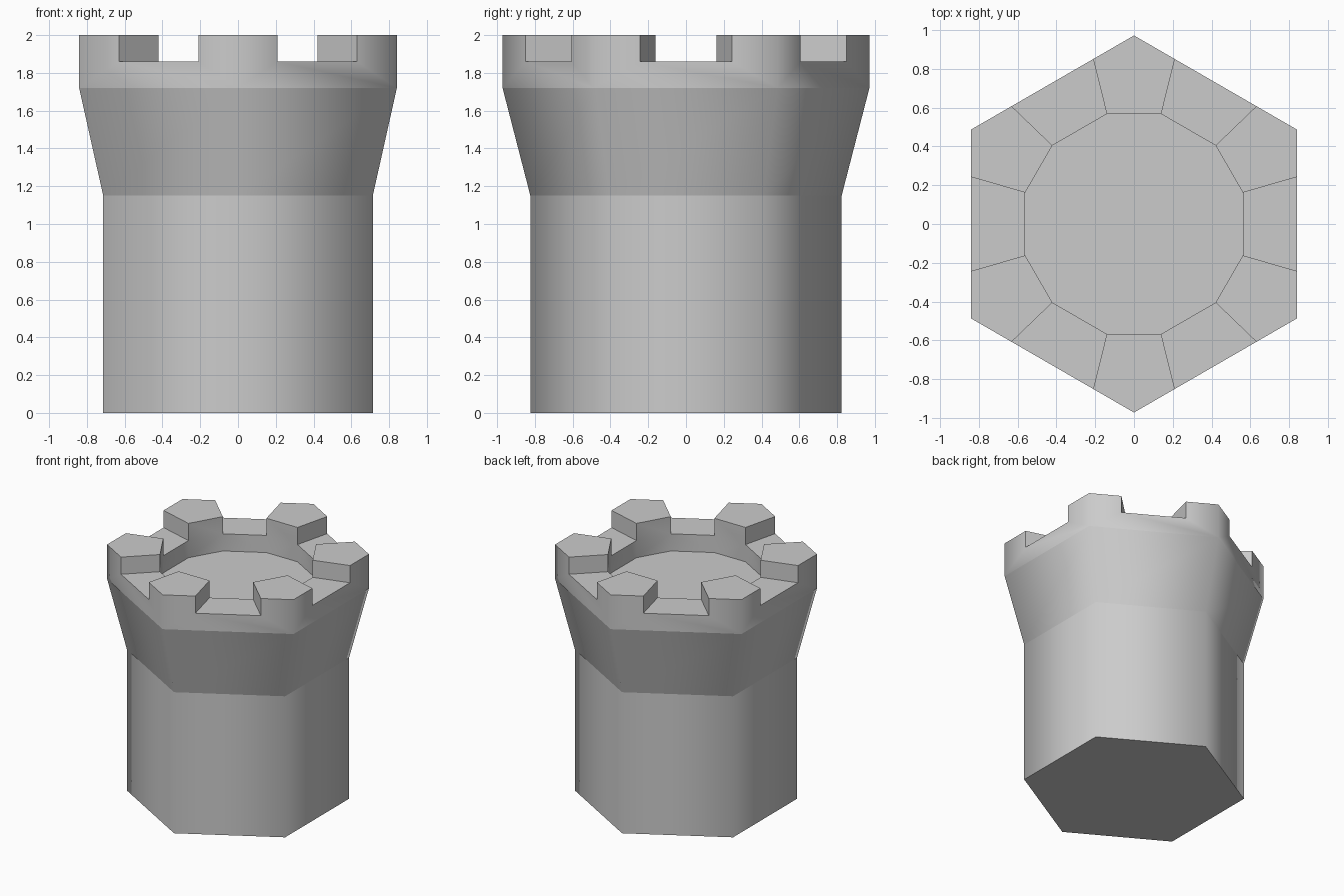
import bpy, bmesh
from math import sin, cos, radians
from mathutils import Vector

if "Cube" in bpy.data.objects:
    bpy.data.objects.remove(bpy.data.objects["Cube"])

R_BODY, R_TOP = 0.824, 0.971
Z_NECK, Z_FLARE, Z_FLOOR, Z_NOTCH, Z_TOP = 1.15, 1.72, 1.72, 1.86, 2.0
INNER = 2 / 3

bm = bmesh.new()
band = bm.faces.layers.int.new("band")
cache = {}


def vert(p, z):
    key = (round(p.x, 4), round(p.y, 4), round(z, 4))
    if key not in cache:
        cache[key] = bm.verts.new((p.x, p.y, z))
    return cache[key]


def face(points, group=0):
    # group 0 is flat; faces sharing another group number shade smoothly together
    f = bm.faces.new([vert(p, z) for p, z in points])
    f[band] = group
    f.smooth = group > 0


def ring(r):
    return [Vector((r * cos(radians(90 + 60 * i)), r * sin(radians(90 + 60 * i)))) for i in range(6)]


body, top = ring(R_BODY), ring(R_TOP)
start = [top[i].lerp(top[(i + 1) % 6], 0.25) for i in range(6)]
end = [top[i].lerp(top[(i + 1) % 6], 0.75) for i in range(6)]

for i in range(6):
    j, k = (i + 1) % 6, i - 1
    a, b, s, e, pe = top[i], top[j], start[i], end[i], end[k]
    si, ei, pei = s * INNER, e * INNER, pe * INNER
    # shaft and flared neck
    face([(body[i], 0), (body[j], 0), (body[j], Z_NECK), (body[i], Z_NECK)], 1)
    face([(body[i], Z_NECK), (body[j], Z_NECK), (b, Z_FLARE), (a, Z_FLARE)], 2)
    # notched parapet outside
    face([(a, Z_FLARE), (b, Z_FLARE), (b, Z_TOP), (e, Z_TOP), (e, Z_NOTCH),
          (s, Z_NOTCH), (s, Z_TOP), (a, Z_TOP)], 3)
    # notch floor and sides
    face([(s, Z_NOTCH), (e, Z_NOTCH), (ei, Z_NOTCH), (si, Z_NOTCH)])
    for p, q in ((s, si), (e, ei)):
        face([(p, Z_NOTCH), (q, Z_NOTCH), (q, Z_TOP), (p, Z_TOP)])
    # corner block top
    face([(pe, Z_TOP), (a, Z_TOP), (s, Z_TOP), (si, Z_TOP), (pei, Z_TOP)])
    # inner wall of the well
    face([(si, Z_FLOOR), (ei, Z_FLOOR), (ei, Z_NOTCH), (si, Z_NOTCH)], 4)
    face([(pei, Z_FLOOR), (si, Z_FLOOR), (si, Z_NOTCH), (si, Z_TOP),
          (pei, Z_TOP), (pei, Z_NOTCH)], 4)

# base and well floor
face([(p, 0) for p in body])
face([(p * INNER, Z_FLOOR) for i in range(6) for p in (start[i], end[i])])

bmesh.ops.recalc_face_normals(bm, faces=bm.faces[:])
for ed in bm.edges:
    groups = {f[band] for f in ed.link_faces}
    ed.smooth = len(groups) == 1 and 0 not in groups

mesh = bpy.data.meshes.new("tower")
bm.to_mesh(mesh)
bm.free()
bpy.context.collection.objects.link(bpy.data.objects.new("hexagonal_tower", mesh))
